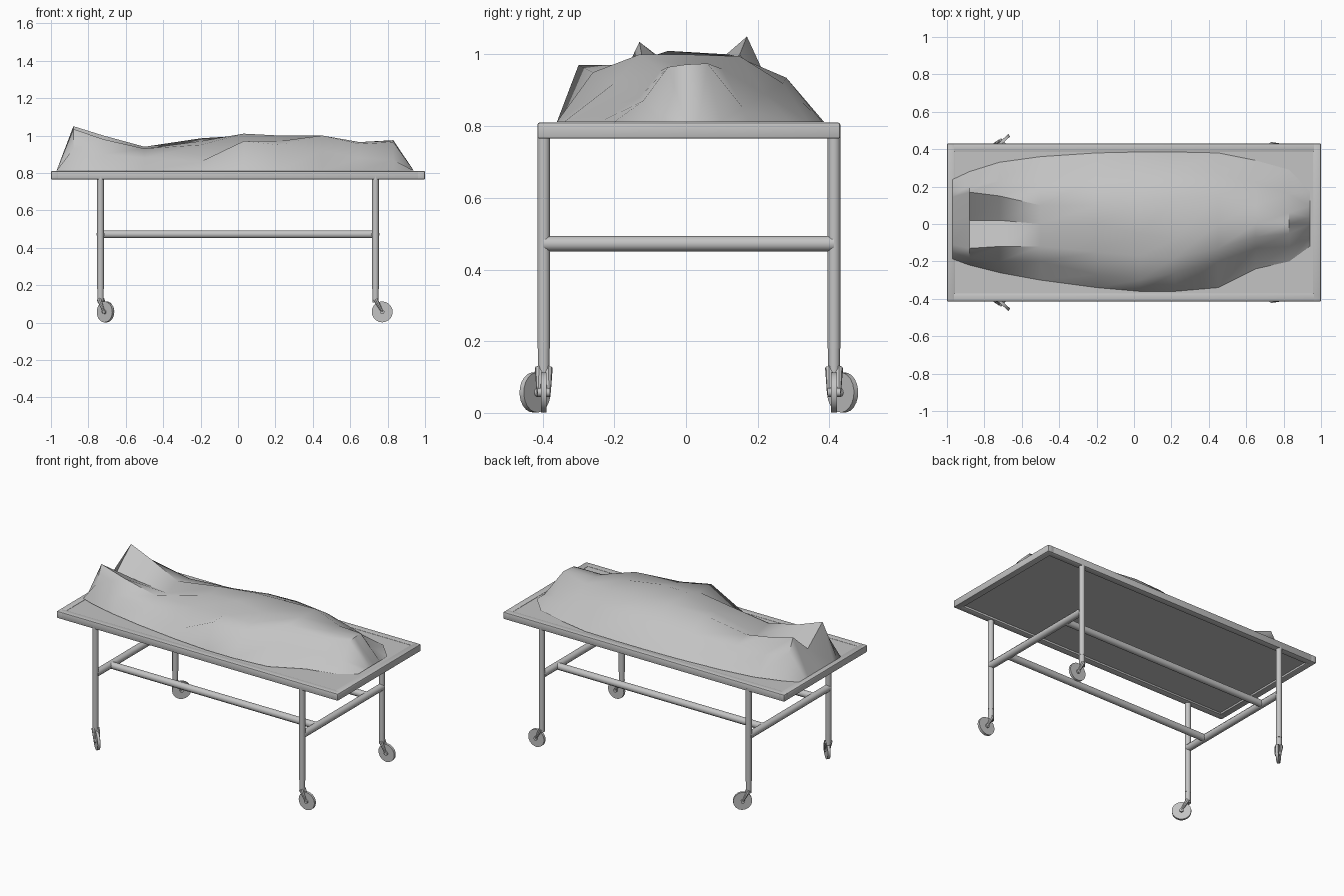
import bpy, bmesh, math
from mathutils import Vector

cube = bpy.data.objects.get("Cube")
if cube:
    bpy.data.objects.remove(cube, do_unlink=True)

grey = bpy.data.materials.new("plain_grey")
grey.use_nodes = True
GREY = (0.55, 0.55, 0.55, 1)
grey.diffuse_color = GREY
grey.node_tree.nodes["Principled BSDF"].inputs["Base Color"].default_value = GREY

CENTRE_Y = 0.008
LEG_X, LEG_Y = 0.735, 0.405
TOP, BAR_Z = 0.81, 0.472


def finish(name, bm, angle=40):
    """Turn a bmesh into a smooth shaded grey object."""
    bmesh.ops.recalc_face_normals(bm, faces=bm.faces)
    mesh = bpy.data.meshes.new(name)
    bm.to_mesh(mesh)
    bm.free()
    mesh.materials.append(grey)
    obj = bpy.data.objects.new(name, mesh)
    bpy.context.collection.objects.link(obj)
    bpy.ops.object.select_all(action='DESELECT')
    obj.select_set(True)
    bpy.context.view_layer.objects.active = obj
    bpy.ops.object.shade_smooth_by_angle(angle=math.radians(angle))
    return obj


def tube(bm, start, end, r1, r2=None, sides=10):
    """Add a capped round bar between two points."""
    start, end = Vector(start), Vector(end)
    axis = end - start
    made = bmesh.ops.create_cone(bm, cap_ends=True, segments=sides, radius1=r1,
                                 radius2=r1 if r2 is None else r2, depth=axis.length)
    turn = Vector((0, 0, 1)).rotation_difference(axis).to_matrix()
    for v in made["verts"]:
        v.co = turn @ v.co + (start + end) / 2


def box(name, size, location, bevel=0):
    bm = bmesh.new()
    bmesh.ops.create_cube(bm, size=1)
    for v in bm.verts:
        v.co = Vector([c * s for c, s in zip(v.co, size)]) + Vector(location)
    if bevel:
        bmesh.ops.bevel(bm, geom=bm.edges[:], offset=bevel, segments=2,
                        profile=0.5, affect='EDGES')
    return finish(name, bm)


# Table top: flat panel inside a softened rim
box("table_panel", (1.94, 0.79, 0.03), (0, CENTRE_Y, TOP - 0.018))
for side, s in (("left", 1), ("right", -1)):
    box(f"{side}_end_rim", (0.044, 0.845, 0.045), (s * 0.978, CENTRE_Y, TOP - 0.0225), 0.006)
for side, s in (("back", 1), ("front", -1)):
    box(f"{side}_rim", (2.0, 0.044, 0.045), (0, CENTRE_Y + s * 0.4005, TOP - 0.0225), 0.006)


def caster(name, x, y, swivel):
    """Swivelling wheel with a bent stem and a tapered fork."""
    d = Vector((math.cos(swivel), math.sin(swivel), 0))
    n = Vector((-d.y, d.x, 0))
    top = Vector((x, y, 0))
    hub = top + d * 0.036 + Vector((0, 0, 0.057))
    bm = bmesh.new()
    tube(bm, top + Vector((0, 0, 0.19)), top + Vector((0, 0, 0.108)), 0.017)
    for s in (1, -1):
        tube(bm, top + n * s * 0.012 + Vector((0, 0, 0.125)), hub + n * s * 0.014, 0.013, 0.006, 8)
    tube(bm, hub - n * 0.018, hub + n * 0.018, 0.012)
    finish(name + "_fork", bm)
    bm = bmesh.new()
    tube(bm, hub - n * 0.008, hub + n * 0.008, 0.056, sides=20)
    finish(name + "_wheel", bm)


# Legs and casters; the casters at the foot end are turned outwards
for x_name, sx in (("left", 1), ("right", -1)):
    for y_name, sy in (("back", 1), ("front", -1)):
        name = f"{y_name}_{x_name}"
        x, y = sx * LEG_X, CENTRE_Y + sy * LEG_Y
        bm = bmesh.new()
        tube(bm, (x, y, 0.18), (x, y, TOP - 0.03), 0.018, sides=12)
        finish(name + "_leg", bm)
        caster(name + "_caster", x, y, 0 if sx > 0 else sy * math.radians(42))

# Lower frame: end bars between legs, long rails set in from them
for side, s in (("left", 1), ("right", -1)):
    bm = bmesh.new()
    tube(bm, (s * LEG_X, CENTRE_Y - LEG_Y, BAR_Z), (s * LEG_X, CENTRE_Y + LEG_Y, BAR_Z), 0.022)
    finish(side + "_end_bar", bm)
for side, s in (("back", 1), ("front", -1)):
    bm = bmesh.new()
    tube(bm, (-LEG_X, CENTRE_Y + s * 0.255, BAR_Z), (LEG_X, CENTRE_Y + s * 0.255, BAR_Z), 0.022)
    finish(side + "_rail", bm)

# Draped sheet: cross-sections from feet to head
# x, front hem, five (y, z) points over the top, back hem
sections = (
    (-.88, -.22, (-.18, .93), (-.13, 1.035), (.02, .92), (.17, 1.05), (.21, .96), .28),
    (-.72, -.26, (-.2, .9), (-.12, .98), (.02, .91), (.15, 1.0), (.23, .92), .33),
    (-.5, -.3, (-.2, .88), (-.12, .93), (0, .9), (.1, .94), (.22, .91), .36),
    (-.2, -.34, (-.27, .86), (-.15, .95), (0, .97), (.1, .985), (.24, .92), .38),
    (.03, -.36, (-.3, .97), (-.17, .97), (-.05, 1.01), (.12, 1.0), (.27, .935), .385),
    (.22, -.36, (-.26, .95), (-.18, .97), (-.08, 1.0), (.14, .995), (.28, .935), .385),
    (.45, -.34, (-.2, .92), (-.13, 1.0), (0, 1.0), (.15, .995), (.27, .92), .38),
    (.65, -.24, (-.13, .88), (-.07, .955), (0, .965), (.1, .96), (.22, .89), .34),
    (.83, -.2, (-.12, .87), (-.05, .965), (0, .972), (.06, .975), (.16, .85), .29),
)
HEM = TOP + 0.002
rows = [[(x, y0, HEM)] + [(x, y, z) for y, z in crest] + [(x, y1, HEM)]
        for x, y0, *crest, y1 in sections]
# Both ends fall down to the table as a flat hem
rows.insert(0, [(-.97, y * 0.85, HEM) for _, y, _ in rows[0]])
rows.append([(.94, y * 0.6, HEM) for _, y, _ in rows[-1]])
bm = bmesh.new()
grid = [[bm.verts.new(p) for p in row] for row in rows]
for a, b in zip(grid, grid[1:]):
    for i in range(len(a) - 1):
        bm.faces.new((a[i], b[i], b[i + 1], a[i + 1]))
bm.faces.new([r[0] for r in grid] + grid[-1][1:] + [r[-1] for r in reversed(grid[:-1])]
             + list(reversed(grid[0][1:-1])))
finish("draped_sheet", bm, 50)
